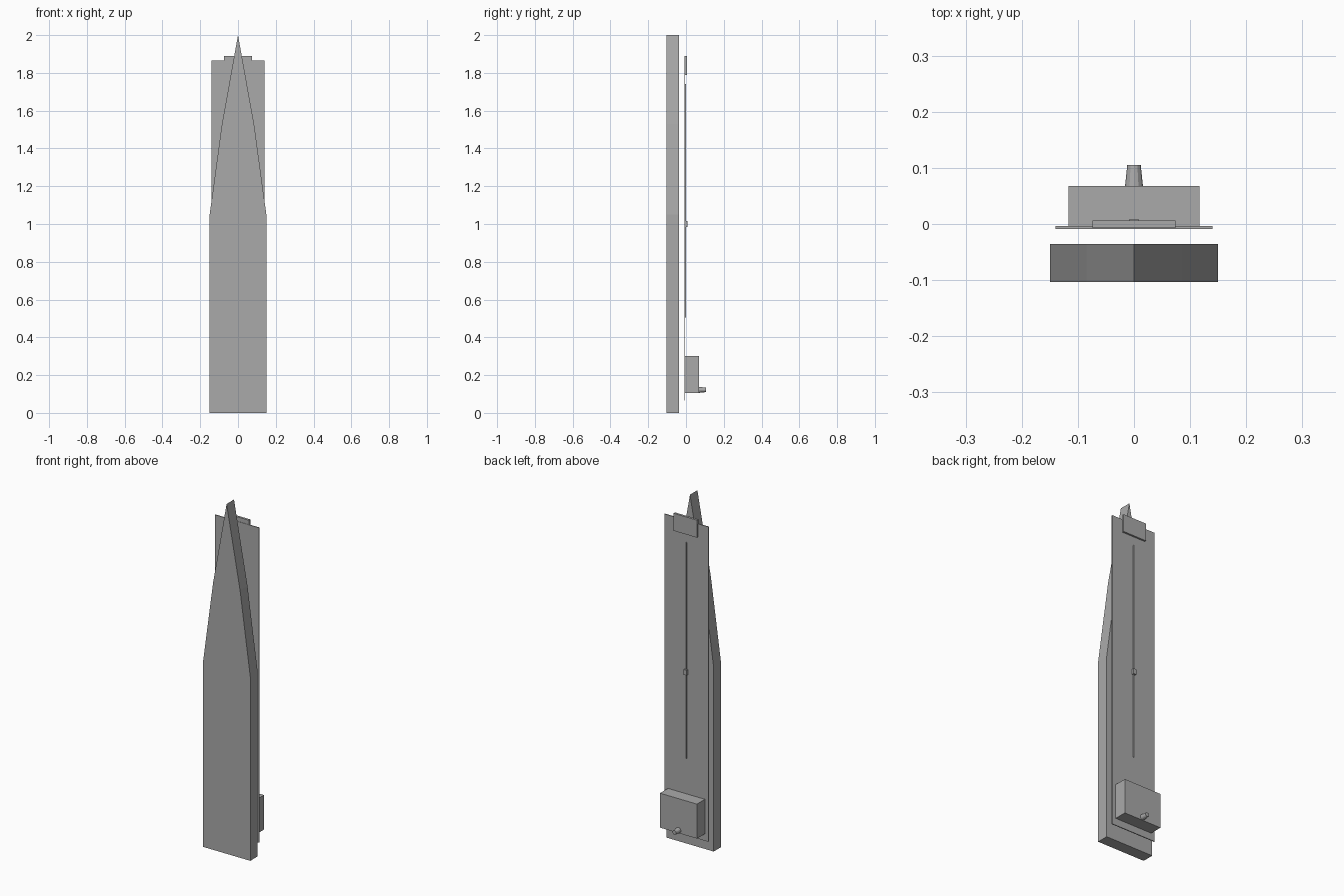
import bpy
import bmesh
from math import pi

cube = bpy.data.objects.get("Cube")
if cube:
    bpy.data.objects.remove(cube, do_unlink=True)

grey = bpy.data.materials.new("plain grey")
grey.use_nodes = True
colour = (0.4, 0.4, 0.4, 1)
grey.diffuse_color = colour
grey.node_tree.nodes["Principled BSDF"].inputs["Base Color"].default_value = colour


def add_object(name, bm):
    bmesh.ops.recalc_face_normals(bm, faces=bm.faces)
    mesh = bpy.data.meshes.new(name)
    bm.to_mesh(mesh)
    bm.free()
    mesh.materials.append(grey)
    obj = bpy.data.objects.new(name, mesh)
    bpy.context.collection.objects.link(obj)
    return obj


def box(name, half_width, y0, y1, z0, z1):
    bm = bmesh.new()
    bmesh.ops.create_cube(bm, size=1)
    for v in bm.verts:
        v.co.x *= 2 * half_width
        v.co.y = y1 if v.co.y > 0 else y0
        v.co.z = z1 if v.co.z > 0 else z0
    return add_object(name, bm)


# Pointed front board, a mirrored outline extruded backwards
right = [(0.15, 0), (0.15, 1.05), (0.085, 1.53)]
outline = right + [(0, 2)] + [(-x, z) for x, z in reversed(right)]
bm = bmesh.new()
face = bm.faces.new([bm.verts.new((x, -0.103, z)) for x, z in outline])
extruded = bmesh.ops.extrude_face_region(bm, geom=[face])["geom"]
bmesh.ops.translate(bm, vec=(0, 0.067, 0),
                    verts=[v for v in extruded if isinstance(v, bmesh.types.BMVert)])
add_object("pointed_board", bm)

# Thin backing panel with its top tab and lower housing
box("back_panel", 0.14, -0.009, -0.004, 0.065, 1.865)
box("top_tab", 0.074, -0.007, 0.006, 1.79, 1.89)
box("lower_housing", 0.117, -0.009, 0.068, 0.105, 0.302)

# Thin upright rod with its small centre block
box("upright_rod", 0.002, -0.006, 0.001, 0.505, 1.74)
box("rod_block", 0.009, -0.006, 0.008, 0.985, 1.015)

# Tapered knob on the back of the housing
bpy.ops.mesh.primitive_cone_add(vertices=12, radius1=0.016, radius2=0.012,
                                depth=0.038, location=(0, 0.086, 0.122),
                                rotation=(-pi / 2, 0, 0))
knob = bpy.context.object
knob.name = "housing_knob"
knob.data.materials.append(grey)
